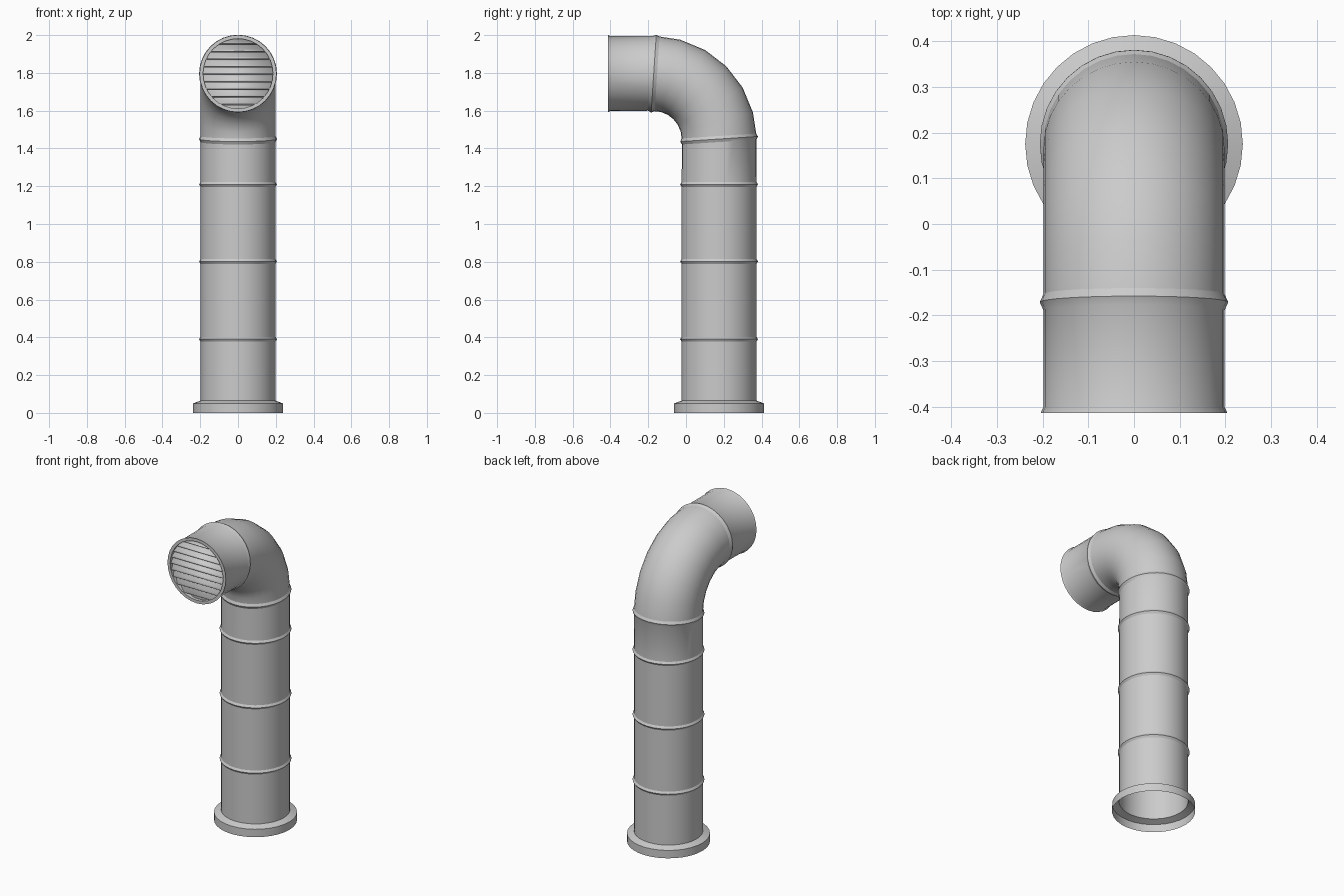
import bpy
from math import sin, cos, pi, radians, sqrt

if "Cube" in bpy.data.objects:
    bpy.data.objects.remove(bpy.data.objects["Cube"])

SIDES = 32
PY, HZ = 0.175, 1.796          # axis of the upright pipe / height of the outlet axis
R = 0.198                      # pipe radius
CY, CZ = -0.171, 1.45          # centre of the elbow bend
BEND = PY - CY


def finish(name, verts, faces, angle=25):
    me = bpy.data.meshes.new(name)
    me.from_pydata(verts, [], faces)
    ob = bpy.data.objects.new(name, me)
    bpy.context.collection.objects.link(ob)
    bpy.ops.object.select_all(action='DESELECT')
    ob.select_set(True)
    bpy.context.view_layer.objects.active = ob
    bpy.ops.object.shade_smooth_by_angle(angle=radians(angle))
    return ob


def tube(name, rings):
    """Skin circles given as (y, z, tilt in degrees, offset along axis, radius)."""
    verts, faces = [], []
    for y, z, tilt, off, r in rings:
        t = radians(tilt)
        y, z = y - sin(t) * off, z + cos(t) * off
        for i in range(SIDES):
            a = 2 * pi * i / SIDES
            verts.append((r * cos(a), y + r * sin(a) * cos(t), z + r * sin(a) * sin(t)))
    for k in range(len(rings) - 1):
        for i in range(SIDES):
            j = (i + 1) % SIDES
            a, b = k * SIDES, (k + 1) * SIDES
            faces.append((a + i, a + j, b + j, b + i))
    return finish(name, verts, faces)


def bead(y, z, tilt, half=0.013):
    return [(y, z, tilt, -half, R), (y, z, tilt, 0, 0.206), (y, z, tilt, half, R)]


# Open base flange with sloped shoulder
tube("base_flange", [(PY, 0, 0, 0, 0.238), (PY, 0.05, 0, 0, 0.238), (PY, 0.065, 0, 0, R)])

# Upright pipe with three raised seams
shaft = [(PY, 0.065, 0, 0, R)]
for z in (0.39, 0.802, 1.21):
    shaft += bead(PY, z, 0)
seam_low = bead(PY, CZ, 3.75, 0.016)
tube("upright_pipe", shaft + seam_low)

# Elbow in six segments
elbow = [seam_low[-1]]
for k in range(1, 6):
    a = radians(15 * k)
    elbow.append((CY + BEND * cos(a), CZ + BEND * sin(a), 15 * k, 0, R))
seam_high = bead(CY, HZ, 86.25, 0.018)
tube("elbow", elbow + [seam_high[0]])

# Horizontal outlet with seam, flared lip and inner rim
front = [(-0.40, R), (-0.413, 0.204), (-0.413, 0.185), (-0.37, 0.185)]
tube("outlet", seam_high + [(y, HZ, 90, 0, r) for y, r in front])

# Sloping louvre slats trimmed to the round opening
verts, faces = [], []
RG = 0.185
for k in range(-1, 9):
    z0 = 1.635 + 0.04 * k
    lo, hi = max(z0, HZ - RG + 0.002), min(z0 + 0.036, HZ + RG - 0.002)
    n = len(verts)
    steps = 4
    for s in range(steps + 1):
        z = lo + (hi - lo) * s / steps
        w = sqrt(RG ** 2 - (z - HZ) ** 2)
        y = -0.408 + 0.028 * (z - z0) / 0.036
        verts += [(-w, y, z), (w, y, z)]
    for s in range(steps):
        b = n + 2 * s
        faces.append((b, b + 1, b + 3, b + 2))
slats = finish("louvre_slats", verts, faces)
mod = slats.modifiers.new("thickness", 'SOLIDIFY')
mod.thickness = 0.003
